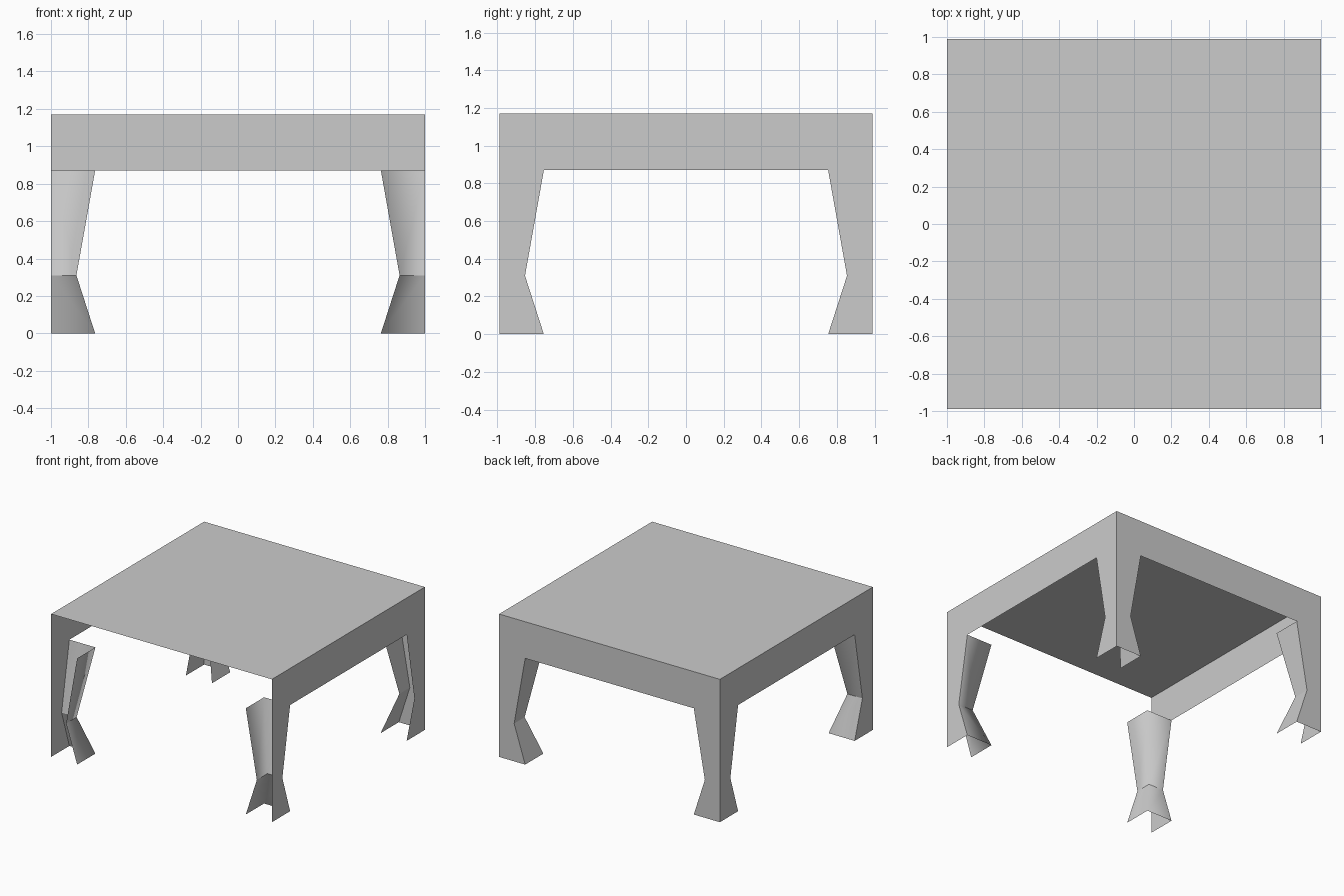
import bpy
from mathutils import Vector

if "Cube" in bpy.data.objects:
    bpy.data.objects.remove(bpy.data.objects["Cube"])

HX, HY = 1.0, 0.99            # half width, half depth
TOP, APRON = 1.17, 0.87       # table top height, apron lower edge
# leg thickness at each height: foot, waist, top
LEG = [(0.0, 0.236), (0.31, 0.136), (APRON, 0.236)]


def sheet(name, verts, faces, outward, smooth=False):
    """Open surface whose faces are turned towards the outward direction."""
    mesh = bpy.data.meshes.new(name)
    mesh.from_pydata(verts, [], faces)
    mesh.update()
    if mesh.polygons[0].normal.dot(Vector(outward)) < 0:
        mesh.flip_normals()
    if smooth:
        # round shading across the leg corner, crisp line at the waist
        mesh.shade_smooth()
        for e in mesh.edges:
            if all(abs(mesh.vertices[i].co.z - LEG[1][0]) < 1e-4 for i in e.vertices):
                e.use_edge_sharp = True
    obj = bpy.data.objects.new(name, mesh)
    bpy.context.collection.objects.link(obj)
    return obj


def panel_outline(half):
    """Apron with its two leg fronts as one outline (across, z)."""
    right = [(half, TOP), (half, 0)] + [(half - t, z) for z, t in LEG]
    return right + [(-u, z) for u, z in reversed(right)]


# Table top
sheet("table_top", [(-HX, -HY, TOP), (HX, -HY, TOP), (HX, HY, TOP), (-HX, HY, TOP)],
      [(0, 1, 2, 3)], (0, 0, 1))

# Back panel and the two side panels (the front stays open)
pts = panel_outline(HX)
sheet("back_panel", [(u, HY, z) for u, z in pts], [range(len(pts))], (0, 1, 0))
pts = panel_outline(HY)
for name, s in (("left", -1), ("right", 1)):
    sheet(name + "_panel", [(s * HX, u, z) for u, z in pts],
          [range(len(pts))], (s, 0, 0))

# Inner leg faces: front legs have two, back legs only the one facing the middle
for name, s in (("left", -1), ("right", 1)):
    for end, e in (("front", -1), ("back", 1)):
        verts, faces = [], []
        for z, t in LEG:
            verts += [(s * (HX - t), e * HY, z),
                      (s * (HX - t), e * (HY - t), z),
                      (s * HX, e * (HY - t), z)]
        for k in (0, 3):
            faces.append((k, k + 1, k + 4, k + 3))
            if end == "front":
                faces.append((k + 1, k + 2, k + 5, k + 4))
        if end == "back":
            verts = [v for i, v in enumerate(verts) if i % 3 != 2]
            faces = [(0, 1, 3, 2), (2, 3, 5, 4)]
        sheet(f"{end}_{name}_leg_inside", verts, faces, (-s, 0, 0), end == "front")
